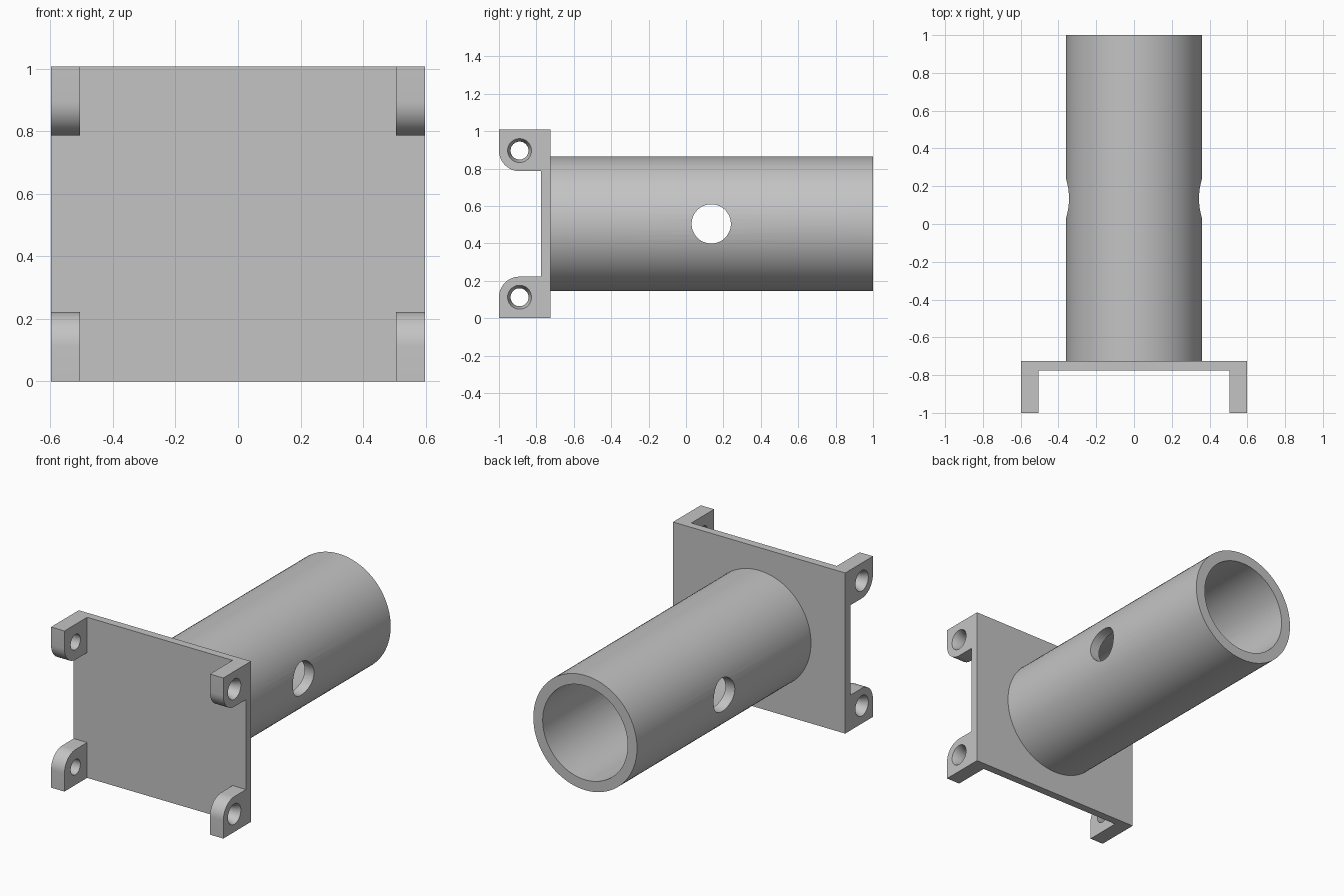
import bpy, bmesh, math
from mathutils import Matrix, Vector

if "Cube" in bpy.data.objects:
    bpy.data.objects.remove(bpy.data.objects["Cube"])

W, H = 0.598, 1.008            # half width and height of the mounting plate
BACK, FACE, TIP = -0.725, -0.775, -1.0
MID = H / 2
EAR_IN, EAR_H, ROUND = 0.505, 0.222, 0.11

grey = bpy.data.materials.new("plain grey")
grey.use_nodes = True
colour = (0.55, 0.55, 0.55, 1)
grey.diffuse_color = colour
grey.node_tree.nodes["Principled BSDF"].inputs["Base Color"].default_value = colour


def make(name, bm):
    bmesh.ops.recalc_face_normals(bm, faces=bm.faces)
    mesh = bpy.data.meshes.new(name)
    bm.to_mesh(mesh)
    bm.free()
    mesh.materials.append(grey)
    obj = bpy.data.objects.new(name, mesh)
    bpy.context.collection.objects.link(obj)
    return obj


def extrude_x(name, outline, x0, x1):
    """Solid from a (y, z) outline."""
    bm = bmesh.new()
    face = bm.faces.new([bm.verts.new((x0, y, z)) for y, z in outline])
    side = bmesh.ops.extrude_face_region(bm, geom=[face])["geom"]
    moved = [v for v in side if isinstance(v, bmesh.types.BMVert)]
    bmesh.ops.translate(bm, verts=moved, vec=(x1 - x0, 0, 0))
    return make(name, bm)


def lathe(name, profile, axis, origin, steps):
    """Solid from a closed (radius, distance) profile spun about x or y."""
    bm = bmesh.new()
    rings = []
    for i in range(steps):
        a = math.tau * i / steps
        c, s = math.cos(a), math.sin(a)
        rings.append([bm.verts.new((d, r * c, r * s) if axis == "x" else (r * c, d, r * s))
                      for r, d in profile])
    n = len(profile)
    for i in range(steps):
        p, q = rings[i], rings[(i + 1) % steps]
        for j in range(n):
            k = (j + 1) % n
            bm.faces.new((p[j], p[k], q[k], q[j]))
    bmesh.ops.remove_doubles(bm, verts=bm.verts, dist=1e-6)
    bmesh.ops.transform(bm, verts=bm.verts, matrix=Matrix.Translation(Vector(origin)))
    return make(name, bm)


def cut(obj, cutters):
    for cutter in cutters:
        cutter.hide_render = True
        mod = obj.modifiers.new("cut", "BOOLEAN")
        mod.operation, mod.solver, mod.object = "DIFFERENCE", "EXACT", cutter
    bpy.context.view_layer.update()
    graph = bpy.context.evaluated_depsgraph_get()
    result = bpy.data.meshes.new_from_object(obj.evaluated_get(graph))
    obj.modifiers.clear()
    obj.data = result
    for cutter in cutters:
        bpy.data.objects.remove(cutter)


def smooth(obj):
    bpy.ops.object.select_all(action="DESELECT")
    obj.select_set(True)
    bpy.context.view_layer.objects.active = obj
    bpy.ops.object.shade_smooth_by_angle(angle=math.radians(30))


# Mounting plate with four rounded ears: a C outline, hollowed between the sides
lower = [(BACK, 0), (TIP, 0)]
for i in range(13):
    a = math.pi - math.pi / 2 * i / 12
    lower.append((TIP + ROUND + ROUND * math.cos(a), EAR_H - ROUND + ROUND * math.sin(a)))
lower.append((FACE, EAR_H))
outline = lower + [(y, H - z) for y, z in reversed(lower)]
plate = extrude_x("mounting_plate", outline, -W, W)

gap = extrude_x("gap_cutter", [(FACE, -1), (FACE, 2), (-2, 2), (-2, -1)], -EAR_IN, EAR_IN)

# Countersunk screw holes, wide on the outer side of each ear
screw = [(0, 0.45), (0.048, 0.45), (0.048, W - 0.04), (0.064, W), (0.064, 0.7), (0, 0.7)]
holes = []
for side in (-1, 1):
    for z in (EAR_H - ROUND, H - EAR_H + ROUND):
        profile = [(r, side * d) for r, d in screw]
        holes.append(lathe("screw_cutter", profile, "x", (0, TIP + ROUND, z), 40))
cut(plate, [gap] + holes)
smooth(plate)

# Open tube behind the plate, with a cross hole through both walls
tube = lathe("tube", [(0.295, BACK), (0.36, BACK), (0.36, 1), (0.295, 1)], "y", (0, 0, MID), 80)
cross = lathe("cross_cutter", [(0, -0.6), (0.105, -0.6), (0.105, 0.6), (0, 0.6)], "x",
              (0, 0.135, MID), 48)
cut(tube, [cross])
smooth(tube)
